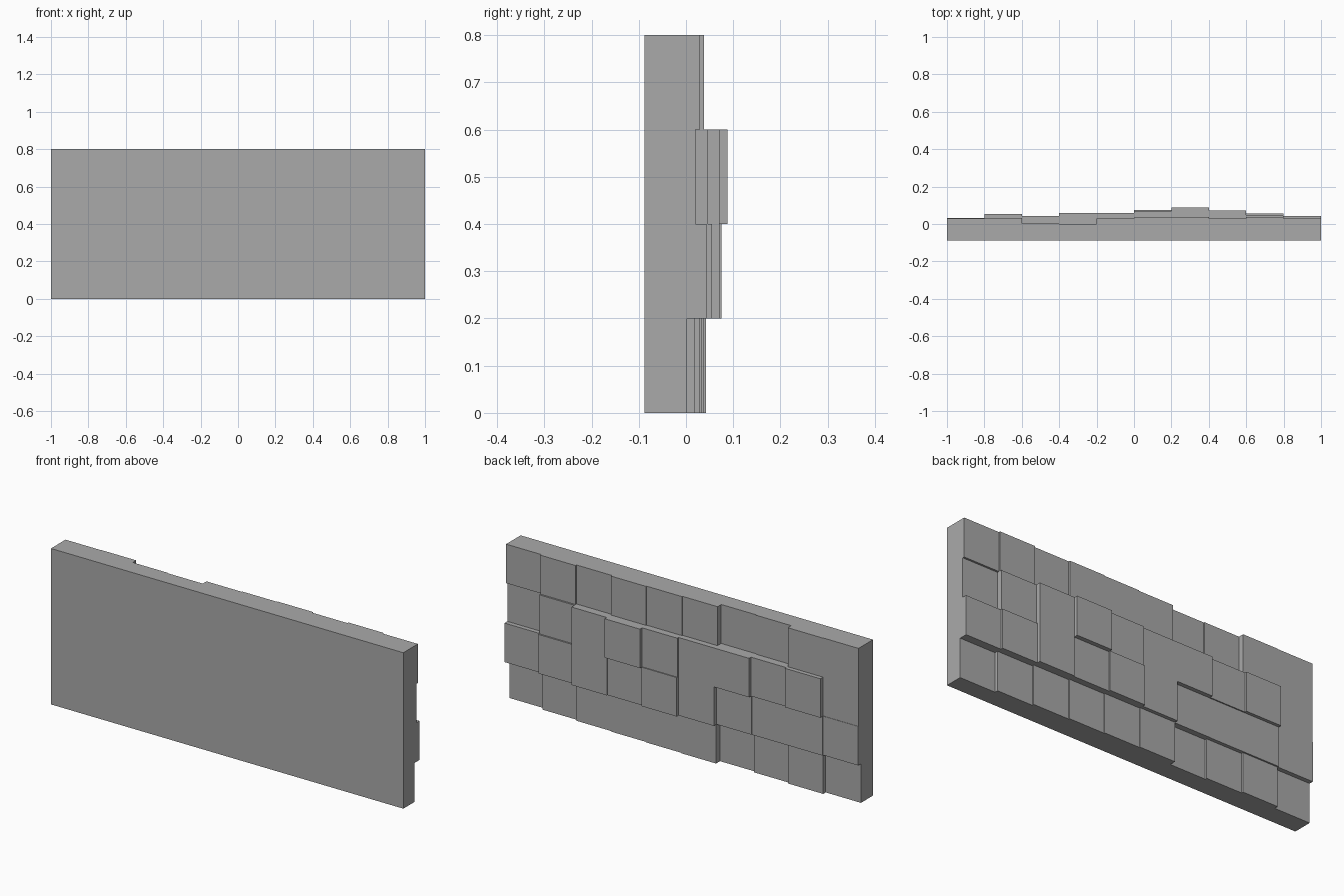
import bpy
import bmesh

cube = bpy.data.objects.get("Cube")
if cube:
    bpy.data.objects.remove(cube, do_unlink=True)

# Block relief in thousandths of a unit, rows from bottom to top, columns from -x to +x
RELIEF = [
    [10, 30, 20, 10, 42, 38, 34, 29, 19, 2],
    [32, 38, 38, 39, 60, 75, 66, 71, 55, 43],
    [30, 54, 44, 60, 60, 70, 88, 71, 47, 20],
    [30, 32, 4, 0, 30, 34, 38, 30, 38, 30],
]
ROWS, COLS = len(RELIEF), len(RELIEF[0])
CELL = 0.2
FRONT = -0.088
HALF, HEIGHT = COLS * CELL / 2, ROWS * CELL


def depth(row, col):
    """Back surface of a block; outside the panel it drops to the front plane."""
    if 0 <= row < ROWS and 0 <= col < COLS:
        return RELIEF[row][col] / 1000
    return FRONT


bm = bmesh.new()


def quad(*corners):
    bm.faces.new([bm.verts.new(c) for c in corners])


# Flat front
quad((-HALF, FRONT, 0), (HALF, FRONT, 0), (HALF, FRONT, HEIGHT), (-HALF, FRONT, HEIGHT))

# Block faces, and the steps between neighbouring blocks
for row in range(ROWS + 1):
    for col in range(COLS + 1):
        x0, z0 = col * CELL - HALF, row * CELL
        x1, z1 = x0 + CELL, z0 + CELL
        here, beside, below = depth(row, col), depth(row, col - 1), depth(row - 1, col)
        if row < ROWS and col < COLS:
            quad((x0, here, z0), (x0, here, z1), (x1, here, z1), (x1, here, z0))
        if here != beside:
            quad((x0, here, z0), (x0, beside, z0), (x0, beside, z1), (x0, here, z1))
        if here != below:
            quad((x0, here, z0), (x1, here, z0), (x1, below, z0), (x0, below, z0))

bmesh.ops.remove_doubles(bm, verts=bm.verts[:], dist=0.0001)

mesh = bpy.data.meshes.new("stone_wall_panel")
bm.to_mesh(mesh)
bm.free()

# Plain grey stone
grey = bpy.data.materials.new("stone_grey")
grey.use_nodes = True
colour = (0.4, 0.4, 0.4, 1)
grey.diffuse_color = colour
grey.node_tree.nodes["Principled BSDF"].inputs["Base Color"].default_value = colour
mesh.materials.append(grey)

panel = bpy.data.objects.new("stone_wall_panel", mesh)
bpy.context.collection.objects.link(panel)
